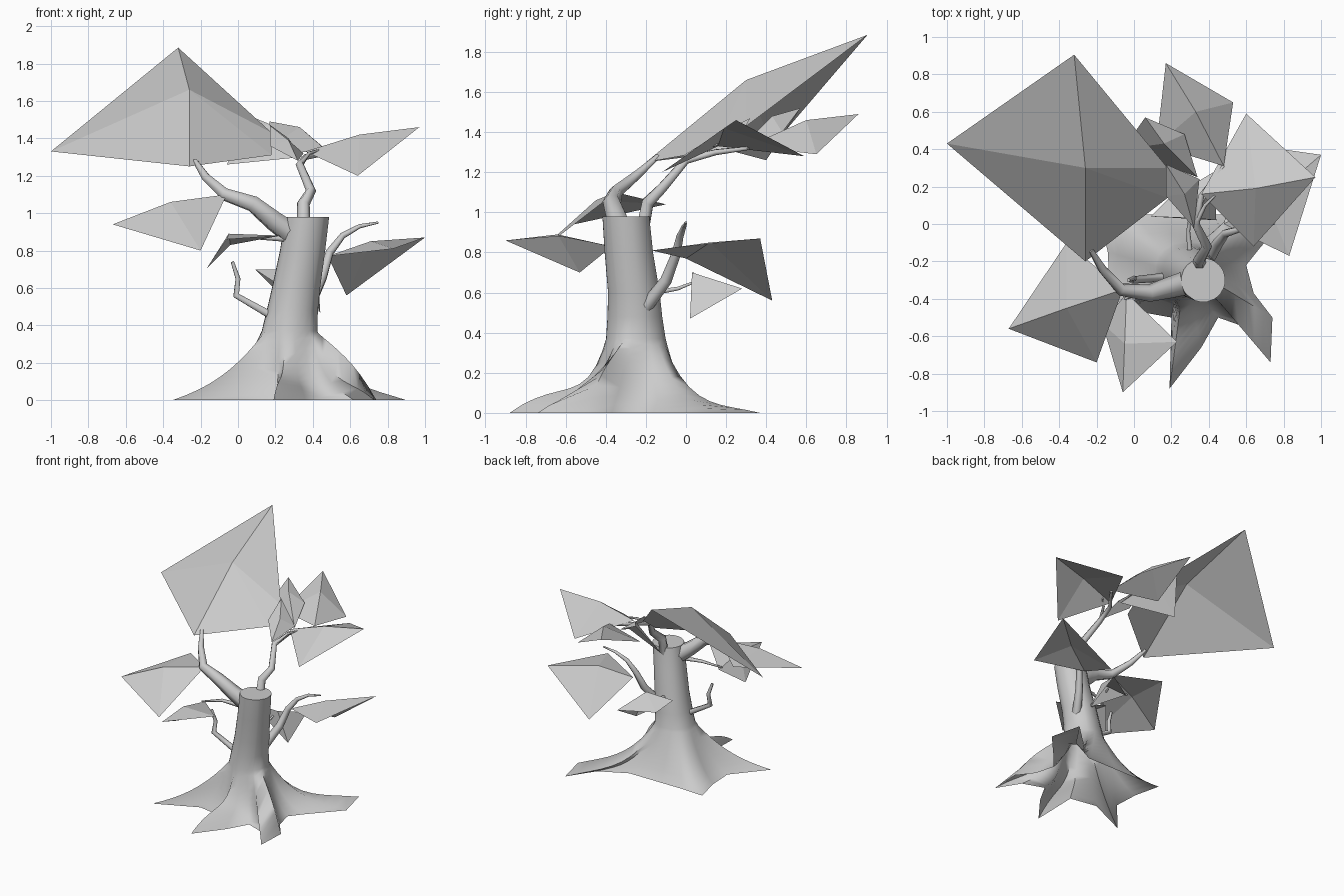
import bpy
import bmesh
from math import atan2, cos, sin, pi, tau, radians
from mathutils import Vector

if "Cube" in bpy.data.objects:
    bpy.data.objects.remove(bpy.data.objects["Cube"], do_unlink=True)

# One plain grey for the whole tree
grey = bpy.data.materials.new("plain_grey")
grey.use_nodes = True
grey.diffuse_color = (0.6, 0.6, 0.6, 1)
grey.node_tree.nodes["Principled BSDF"].inputs["Base Color"].default_value = grey.diffuse_color


def finish(obj, smooth):
    """Give the object its material and shading."""
    obj.data.materials.append(grey)
    if smooth:
        bpy.ops.object.select_all(action="DESELECT")
        obj.select_set(True)
        bpy.context.view_layer.objects.active = obj
        bpy.ops.object.shade_smooth_by_angle(angle=radians(65))


def mesh_object(name, bm, smooth=False):
    mesh = bpy.data.meshes.new(name)
    bm.to_mesh(mesh)
    bm.free()
    obj = bpy.data.objects.new(name, mesh)
    bpy.context.collection.objects.link(obj)
    finish(obj, smooth)


def leaf(name, apex, *corners):
    """Shallow open pyramid: a fan of flat triangles around the apex."""
    bm = bmesh.new()
    top = bm.verts.new(apex)
    rim = [bm.verts.new(c) for c in corners]
    for a, b in zip(rim, rim[1:] + rim[:1]):
        bm.faces.new((top, a, b))
    bm.normal_update()
    if sum(f.normal.z for f in bm.faces) < 0:
        bmesh.ops.reverse_faces(bm, faces=bm.faces[:])
    mesh_object(name, bm)


def branch(name, thick, thin, *points):
    """Tapered many-sided tube along a bent path."""
    curve = bpy.data.curves.new(name, "CURVE")
    curve.dimensions = "3D"
    curve.bevel_depth = 1
    curve.bevel_resolution = 1
    curve.use_fill_caps = True
    spline = curve.splines.new("POLY")
    spline.points.add(len(points) - 1)
    for i, p in enumerate(points):
        spline.points[i].co = (*p, 1)
        spline.points[i].radius = thick + (thin - thick) * i / (len(points) - 1)
    obj = bpy.data.objects.new(name, curve)
    bpy.context.collection.objects.link(obj)
    bpy.ops.object.select_all(action="DESELECT")
    obj.select_set(True)
    bpy.context.view_layer.objects.active = obj
    bpy.ops.object.convert(target="MESH")
    finish(bpy.context.object, True)


# Trunk: ground outline (x, y, height of the root ridge, steepness of the drape above it)
outline = [(-.35, -.61, .06, 2.2), (-.02, -.46, .05, 2), (.2, -.5, .08, 4),
           (.19, -.88, .12, 7), (.36, -.66, .09, 5), (.45, -.5, .04, 3),
           (.62, -.56, .06, 3), (.73, -.74, .1, 4), (.74, -.5, .19, 1.6),
           (.64, -.37, .1, 1.8), (.6, -.22, .05, 2), (.68, -.12, .05, 2.5),
           (.9, .12, .06, 3), (.84, .37, .04, 4), (.7, .16, .04, 3),
           (.48, .05, .04, 1.8), (.2, .05, .04, 1.4), (0, .05, .04, 1.5),
           (-.19, .06, .05, 2.2), (-.14, -.15, .04, 1.8), (-.13, -.35, .05, 1.8)]
stem = [(.275, -.25, .37, .15), (.29, -.255, .48, .138), (.31, -.26, .6, .13),
        (.345, -.285, .8, .122), (.37, -.3, .98, .118)]
cx, cy, neck_z, neck_r = stem[0]
count = len(outline)
start = atan2(outline[0][1] - cy, outline[0][0] - cx)
angles = []
for i, (x, y, *_) in enumerate(outline):
    even = start + tau * i / count
    drift = (atan2(y - cy, x - cx) - even + pi) % tau - pi
    angles.append(even + drift / 2)

bm = bmesh.new()
rings = []
steps = 10
for s in range(steps):
    t = (1 - s / steps) ** 1.4
    ring = []
    for a, (x, y, ridge, steep) in zip(angles, outline):
        neck = Vector((cx + neck_r * cos(a), cy + neck_r * sin(a)))
        p = neck.lerp(Vector((x, y)), t)
        z = ridge * (1 - t ** 3) + (neck_z - ridge) * (1 - t) ** steep
        ring.append(bm.verts.new((p.x, p.y, z)))
    rings.append(ring)
for x, y, z, r in stem:
    rings.append([bm.verts.new((x + r * cos(a), y + r * sin(a), z)) for a in angles])
for low, high in zip(rings, rings[1:]):
    for i in range(count):
        j = (i + 1) % count
        bm.faces.new((low[i], low[j], high[j], high[i]))
bm.faces.new(rings[-1])
mesh_object("trunk_and_roots", bm, smooth=True)

# Branches
branch("right_main_branch", .068, .014, (.33, -.3, .86), (.19, -.34, .96), (.08, -.37, 1.05),
       (-.07, -.35, 1.1), (-.17, -.24, 1.19), (-.23, -.14, 1.28))
branch("top_branch", .04, .01, (.35, -.23, .85), (.35, -.19, 1.05), (.39, -.12, 1.12),
       (.33, 0, 1.26), (.36, .15, 1.3), (.48, .31, 1.32))
branch("left_branch", .035, .006, (.39, -.2, .53), (.45, -.1, .66), (.49, -.05, .79),
       (.56, -.03, .88), (.65, -.01, .93), (.75, 0, .95))
branch("bare_twig", .024, .01, (.2, -.28, .44), (-.01, -.3, .56), (0, -.29, .65), (-.03, -.3, .74))
branch("front_twig", .018, .006, (.28, -.33, .86), (.1, -.35, .87), (-.05, -.4, .84))
branch("back_twig", .015, .006, (.3, -.16, .6), (.29, -.04, .62), (.3, .06, .66))
branch("crown_twig", .014, .005, (.33, 0, 1.26), (.38, .1, 1.32), (.44, .16, 1.34))

# Leaves: apex first, then the rim
leaf("crown_leaf", (-.26, .3, 1.66), (-1, .43, 1.33), (-.26, -.2, 1.25),
     (.18, .14, 1.31), (.18, .3, 1.43), (-.32, .905, 1.885))
leaf("right_leaf", (-.36, -.45, 1.06), (-.67, -.56, .94), (-.2, -.74, .8),
     (-.06, -.35, 1.1), (-.36, -.1, 1.04))
leaf("front_leaf", (-.05, -.64, .89), (-.17, -.53, .7), (-.06, -.9, .86),
     (.23, -.63, .88), (-.04, -.37, .83))
leaf("left_upper_leaf", (.65, .19, 1.42), (.97, .25, 1.46), (.6, .59, 1.28),
     (.36, .16, 1.33), (.64, -.12, 1.2))
leaf("left_lower_leaf", (.71, .12, .85), (1, .37, .87), (.58, .43, .56),
     (.48, 0, .77), (.83, -.17, .81))
leaf("back_leaf", (.33, .6, 1.46), (.17, .86, 1.49), (.12, .42, 1.32),
     (.48, .31, 1.33), (.53, .65, 1.29))
leaf("back_inner_leaf", (.16, .43, 1.48), (.06, .57, 1.52), (-.06, .4, 1.26),
     (.34, .25, 1.3), (.27, .48, 1.4))
leaf("small_crown_leaf", (.27, .16, 1.39), (.17, .32, 1.47), (.17, .15, 1.36),
     (.32, -.02, 1.28), (.35, .24, 1.32))
leaf("back_lower_leaf", (.34, .03, .7), (.09, .04, .7), (.44, .02, .47),
     (.43, .28, .62), (.18, .13, .61))
